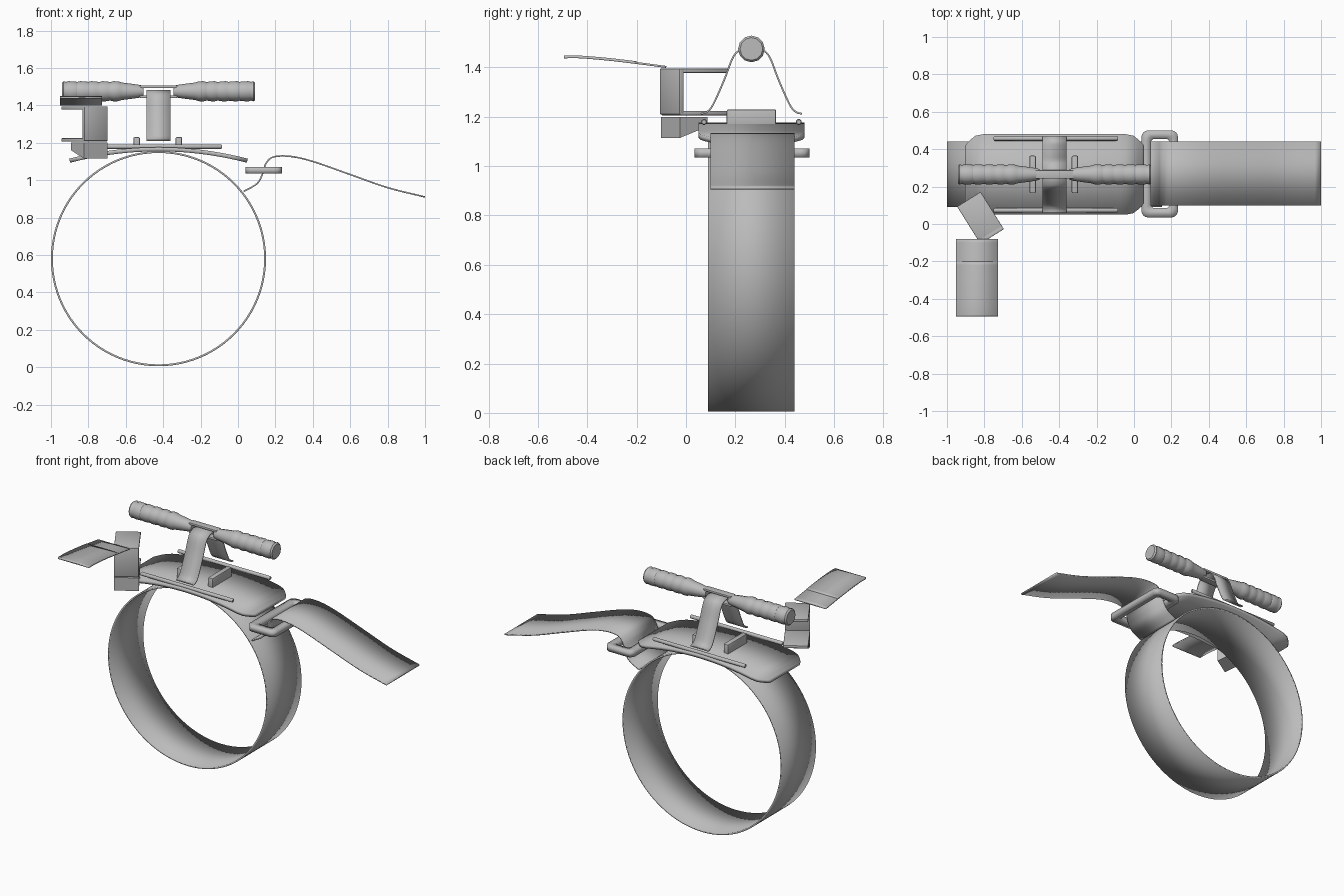
import bpy, bmesh
from math import sin, cos, pi, radians
from mathutils import Vector, Matrix

cube = bpy.data.objects.get("Cube")
if cube:
    bpy.data.objects.remove(cube)

grey = bpy.data.materials.new("plain_grey")
grey.use_nodes = True
GREY = (0.5, 0.5, 0.5, 1)
grey.diffuse_color = GREY
grey.node_tree.nodes["Principled BSDF"].inputs["Base Color"].default_value = GREY

CX, CY = -0.425, 0.265   # centre of the band and rod


def make(name, verts, faces, thick=0, smooth=35):
    """Mesh object with an optional centred shell thickness."""
    mesh = bpy.data.meshes.new(name)
    mesh.from_pydata([tuple(v) for v in verts], [], faces)
    bm = bmesh.new()
    bm.from_mesh(mesh)
    bmesh.ops.recalc_face_normals(bm, faces=bm.faces)
    bm.to_mesh(mesh)
    bm.free()
    obj = bpy.data.objects.new(name, mesh)
    bpy.context.collection.objects.link(obj)
    mesh.materials.append(grey)
    if thick:
        mod = obj.modifiers.new("thickness", "SOLIDIFY")
        mod.thickness, mod.offset = thick, 0
    if smooth:
        bpy.ops.object.select_all(action="DESELECT")
        obj.select_set(True)
        bpy.context.view_layer.objects.active = obj
        bpy.ops.object.shade_smooth_by_angle(angle=radians(smooth))
    return obj


def spline(pts, steps=6):
    """Smooth path through a few points."""
    p = [Vector(q) for q in pts]
    p = [p[0] * 2 - p[1]] + p + [p[-1] * 2 - p[-2]]
    out = []
    for a, b, c, d in zip(p, p[1:], p[2:], p[3:]):
        for i in range(steps):
            t = i / steps
            out.append(0.5 * (2 * b + (c - a) * t + (2 * a - 5 * b + 4 * c - d) * t * t
                              + (3 * b - a - 3 * c + d) * t ** 3))
    return out + [p[-2]]


def strip(name, side_a, side_b, thick, closed=False):
    """Sheet between two matching edges."""
    n = len(side_a)
    faces = [(i, (i + 1) % n, n + (i + 1) % n, n + i) for i in range(n if closed else n - 1)]
    return make(name, list(side_a) + list(side_b), faces, thick)


def box(name, lo, hi, bevel=0, matrix=None):
    bm = bmesh.new()
    bmesh.ops.create_cube(bm, size=1)
    for v in bm.verts:
        v.co = [l + (c + 0.5) * (h - l) for c, l, h in zip(v.co, lo, hi)]
    if bevel:
        bmesh.ops.bevel(bm, geom=bm.edges[:], offset=bevel, segments=2, affect="EDGES", profile=0.5)
    if matrix:
        bm.transform(matrix)
    bm.verts.index_update()
    verts = [v.co.copy() for v in bm.verts]
    faces = [[v.index for v in f.verts] for f in bm.faces]
    bm.free()
    return make(name, verts, faces)


def lathe_x(name, profile, y, z, sides):
    """Solid turned about the x direction from (x, radius) pairs."""
    verts = [(x, y + r * cos(2 * pi * k / sides), z + r * sin(2 * pi * k / sides))
             for x, r in profile for k in range(sides)]
    faces = [(i * sides + k, i * sides + (k + 1) % sides,
              (i + 1) * sides + (k + 1) % sides, (i + 1) * sides + k)
             for i in range(len(profile) - 1) for k in range(sides)]
    last = (len(profile) - 1) * sides
    faces += [list(range(sides))[::-1], list(range(last, last + sides))]
    return make(name, verts, faces)


def rounded(x0, x1, y0, y1, r, z):
    pts = []
    for k, (x, y) in enumerate([(x1 - r, y1 - r), (x0 + r, y1 - r), (x0 + r, y0 + r), (x1 - r, y0 + r)]):
        for i in range(5):
            a = (k + i / 4) * pi / 2
            pts.append((x + r * cos(a), y + r * sin(a), z))
    return pts


# round band
ring = [(CX + 0.57 * cos(2 * pi * i / 96), 0.58 + 0.57 * sin(2 * pi * i / 96)) for i in range(96)]
strip("round_band", [(x, 0.09, z) for x, z in ring], [(x, 0.44, z) for x, z in ring], 0.01, True)

# free tail of the strap, threaded through the buckle
tail = spline([(0.03, 0.94), (0.1, 0.98), (0.13, 1.03), (0.15, 1.09), (0.19, 1.124),
               (0.28, 1.127), (0.4, 1.1), (0.6, 1.03), (0.8, 0.96), (1.0, 0.91)])
strip("strap_tail", [(x, 0.1, z) for x, z in tail], [(x, 0.44, z) for x, z in tail], 0.008)

# buckle frame
strip("buckle_frame", rounded(0.04, 0.235, 0.035, 0.5, 0.035, 1.053),
      rounded(0.09, 0.19, 0.085, 0.455, 0.02, 1.053), 0.036, True)

# curved base plate with cut corners
xs = [-0.475, -0.465, -0.445, -0.42] + [-0.38 + 0.76 * i / 20 for i in range(21)] + [0.42, 0.445, 0.465, 0.475]
half = [0.215 - 0.06 * (max(0, abs(x) - 0.4) / 0.075) ** 1.5 for x in xs]
edges = [[(CX + x, CY + s * w, 1.165 - 0.27 * x * x) for x, w in zip(xs, half)] for s in (-1, 1)]
strip("base_plate", edges[0], edges[1], 0.022)

# long rails and short stops on the plate
for tag, s in (("front", -1), ("back", 1)):
    lathe_x(tag + "_rail", [(-0.75, 0.009), (-0.745, 0.012), (-0.09, 0.012), (-0.085, 0.009)],
            CY + s * 0.192, 1.179, 10)
for tag, x in (("right", -0.542), ("left", -0.316)):
    box(tag + "_stop", (x - 0.017, 0.165, 1.15), (x + 0.017, 0.365, 1.23), 0.006)

# turning rod: two ridged grips joined by a slotted neck
grip = [(0.08, 0.028), (0.1, 0.034), (0.15, 0.041), (0.19, 0.046)]
for i in range(5):
    x = 0.2 + i * 0.06
    grip += [(x, 0.048 + i * 0.001), (x + 0.015, 0.053), (x + 0.04, 0.054), (x + 0.055, 0.05)]
grip += [(0.508, 0.054), (0.517, 0.046)]
for tag, s in (("right", -1), ("left", 1)):
    lathe_x(tag + "_rod_grip", [(CX + s * x, r) for x, r in grip], CY, 1.475, 12)
for tag, z in (("upper", 1.5), ("lower", 1.446)):
    box(tag + "_neck_bar", (CX - 0.1, CY - 0.023, z - 0.007), (CX + 0.1, CY + 0.023, z + 0.007), 0.003)

# strap loop carried through the rod
rise = [(-0.205, 1.212), (-0.18, 1.22), (-0.155, 1.25), (-0.11, 1.35), (-0.075, 1.44), (-0.045, 1.47)]
loop = spline([(CY + y, z) for y, z in rise] + [(CY, 1.479)] + [(CY - y, z) for y, z in rise[::-1]])
strip("rod_strap", [(-0.49, y, z) for y, z in loop], [(-0.362, y, z) for y, z in loop], 0.007)

# turned C-shaped clip: back wall, two flanges and a wedge foot
turn = Matrix.Translation((-0.822, 0.035, 0)) @ Matrix.Rotation(radians(32), 4, "Z")
W, L = 0.074, 0.115
box("clip_wall", (-W, -L - 0.005, 1.21), (W, -L + 0.018, 1.395), 0.003, turn)
box("clip_top_flange", (-W, -L, 1.378), (W, L, 1.395), 0.003, turn)
box("clip_bottom_flange", (-W, -L, 1.206), (W, L, 1.224), 0.003, turn)
side = [(-L, 1.2), (0.015, 1.2), (0.015, 1.16), (-L, 1.115)]
foot = [turn @ Vector((x, y, z)) for x in (-W, W) for y, z in side]
make("clip_foot", foot, [(0, 1, 2, 3), (7, 6, 5, 4)]
     + [(i, (i + 1) % 4, 4 + (i + 1) % 4, 4 + i) for i in range(4)])

# closing flap with a doubled end
flap = spline([(-0.495, 1.441), (-0.43, 1.441), (-0.32, 1.432), (-0.2, 1.418), (-0.08, 1.402)])
strip("closing_flap", [(-0.952, y, z) for y, z in flap], [(-0.727, y, z) for y, z in flap], 0.008)
pad = [p for p in flap if p[0] < -0.19]
strip("flap_pad", [(-0.951, y, z + 0.003) for y, z in pad], [(-0.728, y, z + 0.003) for y, z in pad], 0.008)
